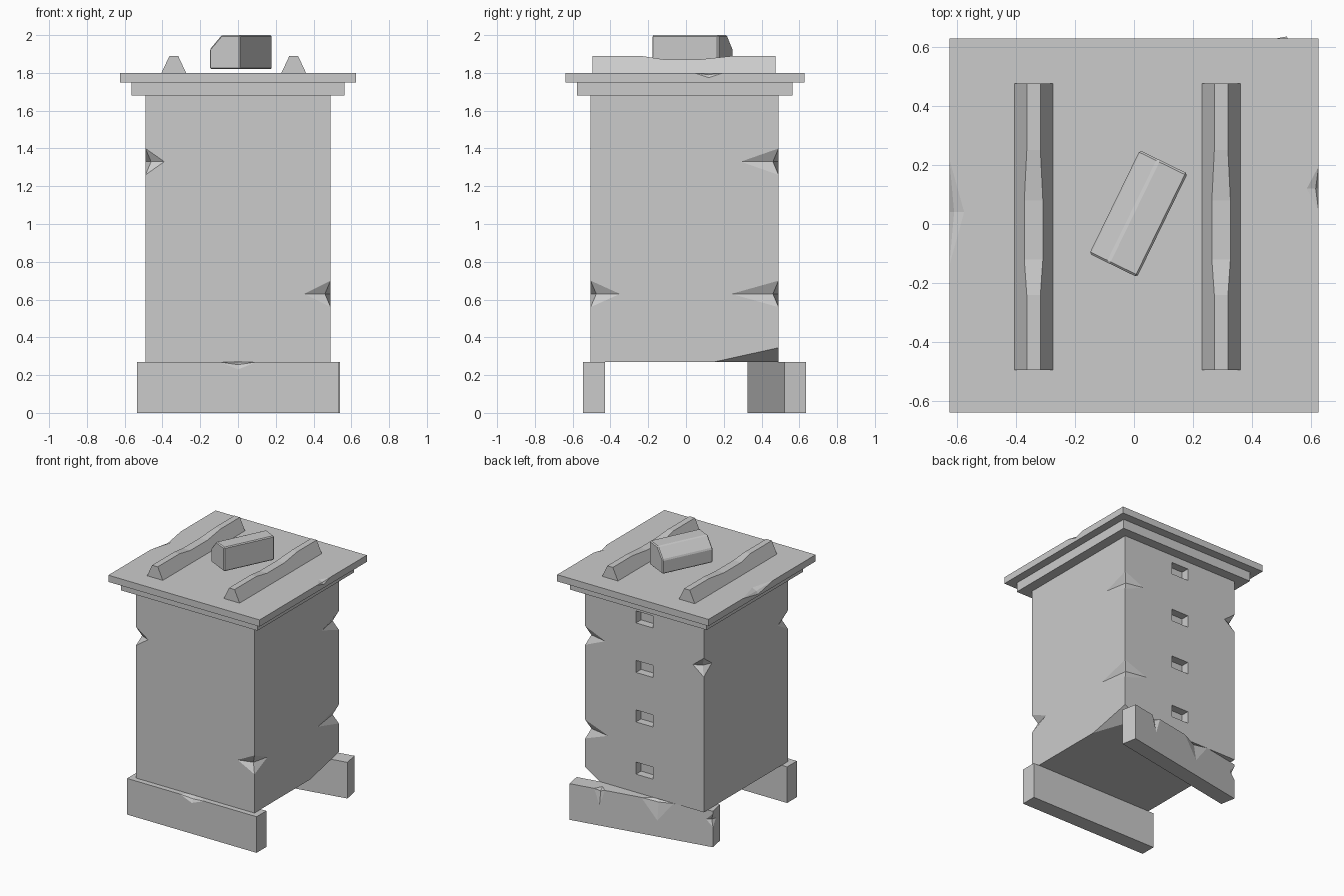
import bpy, bmesh
from math import radians
from mathutils import Vector as V, Matrix

if "Cube" in bpy.data.objects:
    bpy.data.objects.remove(bpy.data.objects["Cube"])


def to_object(name, bm):
    bmesh.ops.recalc_face_normals(bm, faces=bm.faces[:])
    me = bpy.data.meshes.new(name)
    bm.to_mesh(me)
    bm.free()
    ob = bpy.data.objects.new(name, me)
    bpy.context.collection.objects.link(ob)
    return ob


def add_box(bm, lo, hi):
    lo, hi = V(lo), V(hi)
    m = Matrix.Translation((lo + hi) / 2) @ Matrix.Diagonal((*(hi - lo), 1))
    return bmesh.ops.create_cube(bm, size=1, matrix=m)["verts"]


def box(name, lo, hi):
    bm = bmesh.new()
    add_box(bm, lo, hi)
    return to_object(name, bm)


def add_notch(bm, p, e, a, b, depth):
    """Star-shaped chip on an edge: e = half length, a and b = tips on both faces."""
    p, e, a, b = V(p), V(e), V(a), V(b)
    d = a.normalized() + b.normalized()
    ring = [bm.verts.new(q) for q in (p + a, p + d * depth, p + b, p - d * 0.1)]
    for pole in (bm.verts.new(p + e), bm.verts.new(p - e)):
        for i in range(4):
            bm.faces.new((pole, ring[i], ring[(i + 1) % 4]))


def carve(ob, bm):
    cut = to_object(ob.name + "_cutter", bm)
    cut.hide_render = True
    mod = ob.modifiers.new("carve", "BOOLEAN")
    mod.operation, mod.solver, mod.object = "DIFFERENCE", "EXACT", cut
    bpy.context.view_layer.objects.active = ob
    bpy.ops.object.modifier_apply(modifier="carve")
    bpy.data.objects.remove(cut)


def loft(name, sections):
    bm = bmesh.new()
    rings = [[bm.verts.new(p) for p in s] for s in sections]
    n = len(rings[0])
    for r, s in zip(rings, rings[1:]):
        for i in range(n):
            bm.faces.new((r[i], r[(i + 1) % n], s[(i + 1) % n], s[i]))
    bm.faces.new(rings[0])
    bm.faces.new(rings[-1])
    return to_object(name, bm)


# Hive body with chipped corners and entrance holes at the back
body = box("hive_body", (-0.49, -0.505, 0.27), (0.49, 0.49, 1.68))
cut = bmesh.new()
for sx, y, z, tx, ty in ((1, 0.49, 1.33, 0.165, 0.20), (1, 0.49, 0.63, 0.19, 0.25),
                         (-1, 0.49, 1.35, 0.09, 0.095), (1, -0.505, 0.63, 0.14, 0.155),
                         (-1, -0.505, 1.33, 0.10, 0.12)):
    sy = 1 if y > 0 else -1
    add_notch(cut, (sx * 0.49, y, z), (0, 0, 0.07), (-sx * tx, 0, 0), (0, -sy * ty, 0), 0.03)
for z in (0.45, 0.84, 1.21, 1.58):
    add_box(cut, (-0.07, 0.43, z - 0.045), (0.07, 0.6, z + 0.045))
# broken lower corner
corner = [cut.verts.new(p) for p in ((0.49, 0.15, 0.27), (0.49, 0.49, 0.345),
                                     (0.37, 0.49, 0.27), (0.65, 0.65, 0.15))]
for i in range(4):
    cut.faces.new([corner[j] for j in range(4) if j != i])
carve(body, cut)

# Roof slabs
box("roof_lower_slab", (-0.565, -0.577, 1.68), (0.565, 0.563, 1.75))
roof = box("roof_upper_slab", (-0.625, -0.638, 1.75), (0.625, 0.628, 1.80))
cut = bmesh.new()
add_notch(cut, (-0.625, 0.04, 1.80), (0, 0.18, 0), (0.05, 0, 0), (0, 0, -0.035), 0.016)
add_notch(cut, (0.625, 0.12, 1.80), (0, 0.075, 0), (0.04 * -1, 0, 0), (0, 0, -0.025), 0.01)
carve(roof, cut)

# Worn roof battens
for name, x in (("left_batten", -0.34), ("right_batten", 0.295)):
    secs = []
    for y, h in ((-0.495, 0.09), (-0.24, 0.09), (-0.12, 0.072), (0.08, 0.072), (0.25, 0.09), (0.475, 0.09)):
        w = 0.065 - 0.042 * h / 0.09
        secs.append([(x - 0.065, y, 1.80), (x + 0.065, y, 1.80), (x + w, y, 1.80 + h), (x - w, y, 1.80 + h)])
    loft(name, secs)

# Brick lying on the roof
profile = [(-0.09, 0), (0.09, 0), (0.09, 0.18), (-0.02, 0.18), (-0.09, 0.105)]
brick = loft("brick", [[(u, y, w) for u, w in profile] for y in (-0.195, 0.195)])
brick.location = (0.015, 0.035, 1.82)
brick.rotation_euler.z = radians(-26)
bev = brick.modifiers.new("bevel", "BEVEL")
bev.width, bev.segments = 0.007, 1

# Front foot
front = box("front_foot", (-0.535, -0.545, 0), (0.535, -0.43, 0.27))
cut = bmesh.new()
add_notch(cut, (0, -0.545, 0.27), (0.1, 0, 0), (0, 0.07, 0), (0, 0, -0.04), 0.015)
carve(front, cut)

# Back foot, knocked askew
back = box("back_foot", (-0.533, -0.058, 0), (0.533, 0.058, 0.27))
cut = bmesh.new()
add_notch(cut, (0.31, 0.058, 0.27), (0.04, 0, 0), (0, -0.05, 0), (0, 0, -0.12), 0.02)
add_notch(cut, (-0.12, 0.058, 0.27), (0.12, 0, 0), (0, -0.05, 0), (0, 0, -0.15), 0.02)
add_notch(cut, (-0.533, 0.058, 0.2), (0, 0, 0.05), (0.05, 0, 0), (0, -0.05, 0), 0.015)
carve(back, cut)
back.location = (0.005, 0.48, 0)
back.rotation_euler.z = radians(10.6)
